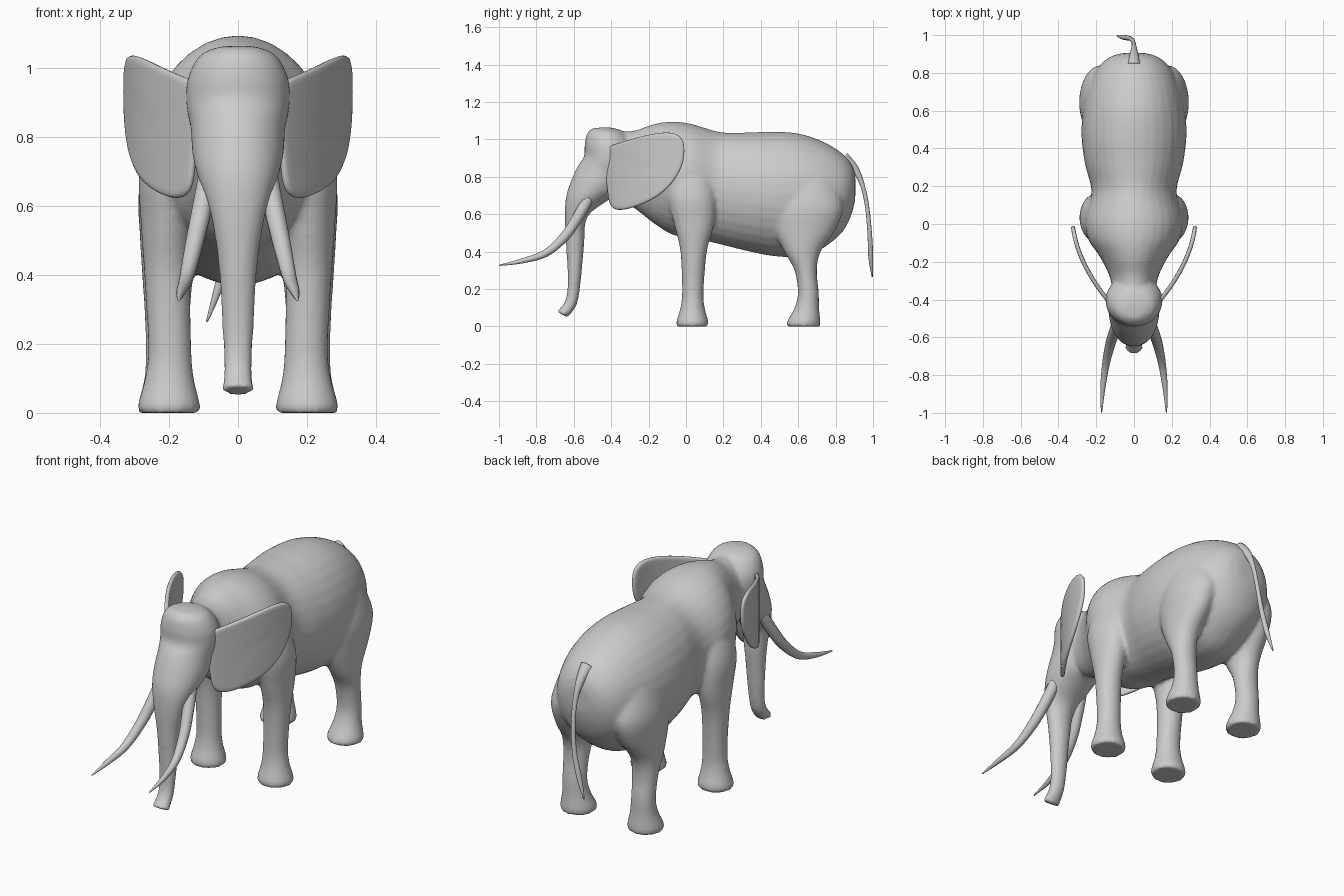
import bpy, bmesh, math
from mathutils import Vector

if "Cube" in bpy.data.objects:
    bpy.data.objects.remove(bpy.data.objects["Cube"])


def spline(rows, steps=5):
    """Catmull-Rom interpolation of parameter rows."""
    out = []
    for i in range(len(rows) - 1):
        p = [rows[max(0, min(len(rows) - 1, i + k))] for k in (-1, 0, 1, 2)]
        for s in range(steps):
            t = s / steps
            out.append([0.5 * (2 * b + (c - a) * t + (2 * a - 5 * b + 4 * c - d) * t * t
                               + (3 * b - a - 3 * c + d) * t ** 3) for a, b, c, d in zip(*p)])
    return out + [list(rows[-1])]


def loft(bm, rows, side=1, n=32):
    """Elliptical rings: edge points (y,z) and (y,z), centre x, half width."""
    rings = []
    for ya, za, yb, zb, cx, hw in spline(rows):
        c = Vector((side * cx, (ya + yb) / 2, (za + zb) / 2))
        u = Vector((0, (ya - yb) / 2, (za - zb) / 2))
        rings.append([bm.verts.new(c + u * math.cos(a) + Vector((hw * math.sin(a), 0, 0)))
                      for a in (2 * math.pi * k / n for k in range(n))])
    faces = [bm.faces.new(rings[0]), bm.faces.new(rings[-1][::-1])]
    for r, q in zip(rings, rings[1:]):
        for k in range(n):
            faces.append(bm.faces.new((r[k], q[k], q[(k + 1) % n], r[(k + 1) % n])))
    bmesh.ops.recalc_face_normals(bm, faces=faces)


def finish(bm, name):
    me = bpy.data.meshes.new(name)
    bm.to_mesh(me)
    bm.free()
    me.shade_smooth()
    ob = bpy.data.objects.new(name, me)
    bpy.context.collection.objects.link(ob)
    return ob


def tube(name, pts):
    """Tapered round sweep through (x, y, z, radius) points."""
    bm = bmesh.new()
    path = spline(pts)
    rings = []
    for i, p in enumerate(path):
        d = Vector(path[min(i + 1, len(path) - 1)][:3]) - Vector(path[max(i - 1, 0)][:3])
        d.normalize()
        u = d.cross(Vector((1, 0, 0))).normalized()
        v = d.cross(u)
        rings.append([bm.verts.new(Vector(p[:3]) + p[3] * (u * math.cos(a) + v * math.sin(a)))
                      for a in (2 * math.pi * k / 14 for k in range(14))])
    for r, q in zip(rings, rings[1:]):
        for k in range(14):
            bm.faces.new((r[k], q[k], q[(k + 1) % 14], r[(k + 1) % 14]))
    bm.faces.new(rings[0])
    bm.faces.new(rings[-1][::-1])
    bmesh.ops.recalc_face_normals(bm, faces=bm.faces)
    return finish(bm, name)


# torso from neck to rump
torso = [(-.44, 1.0, -.44, .76, 0, .09), (-.36, 1.04, -.38, .69, 0, .11),
         (-.27, 1.048, -.28, .635, 0, .13), (-.18, 1.08, -.17, .55, 0, .18),
         (-.08, 1.095, -.07, .49, 0, .245), (.03, 1.083, .03, .475, 0, .26),
         (.18, 1.04, .16, .445, 0, .225), (.32, 1.037, .32, .405, 0, .26),
         (.46, 1.042, .48, .375, 0, .278), (.6, 1.032, .64, .375, 0, .268),
         (.73, .99, .75, .43, 0, .235), (.83, .93, .84, .51, 0, .185),
         (.885, .87, .885, .6, 0, .125), (.905, .81, .905, .68, 0, .06)]
# head and trunk, from crown to trunk tip
head = [(-.50, 1.06, -.42, 1.066, 0, .05), (-.53, 1.03, -.34, 1.045, 0, .11),
        (-.542, .97, -.28, .97, 0, .146), (-.545, .91, -.27, .88, 0, .15),
        (-.577, .86, -.29, .80, 0, .138), (-.61, .79, -.36, .71, 0, .132),
        (-.64, .70, -.44, .66, 0, .115), (-.648, .6, -.53, .58, 0, .083),
        (-.642, .45, -.545, .43, 0, .058), (-.632, .25, -.565, .22, 0, .045),
        (-.645, .14, -.585, .115, 0, .041), (-.69, .08, -.633, .048, 0, .047)]
# legs: (y min, y max, z, centre x, half width)
front_leg = [(-.05, .116, 0, .2, .087), (-.052, .12, .025, .2, .09), (-.03, .1, .1, .199, .071),
             (-.021, .094, .19, .198, .063), (-.03, .112, .4, .205, .067),
             (-.065, .15, .55, .205, .077), (-.1, .16, .7, .193, .093), (-.09, .13, .86, .15, .09)]
hind_leg = [(.54, .716, 0, .2, .087), (.54, .718, .025, .2, .09), (.58, .712, .1, .202, .07),
            (.598, .71, .18, .205, .063), (.58, .7, .3, .205, .067), (.525, .72, .4, .203, .075),
            (.47, .8, .52, .19, .095), (.45, .84, .65, .175, .112), (.47, .78, .82, .14, .1)]

bm = bmesh.new()
loft(bm, torso)
loft(bm, head)
for side in (1, -1):
    for leg in (front_leg, hind_leg):
        loft(bm, [(a, z, b, z, cx, hw) for a, b, z, cx, hw in leg], side)
body = finish(bm, "body")
m = body.modifiers.new("blend", 'REMESH')
m.mode = 'VOXEL'
m.voxel_size = 0.011
m.use_smooth_shade = True
m = body.modifiers.new("soften", 'SMOOTH')
m.factor = 0.5
m.iterations = 6

# ears: outline in side view, curved outwards towards the back
outline = [(-.41, .965), (-.3, 1.0), (-.18, 1.03), (-.08, 1.037), (-.025, 1.01), (-.008, .95),
           (-.02, .86), (-.075, .765), (-.16, .69), (-.27, .64), (-.36, .622), (-.405, .65),
           (-.42, .74), (-.43, .86)]


def ear_x(y):
    return .325 - .1 * (-y) - .9 * y * y


edge = spline(outline + outline[:1], 3)[:-1]
cy = sum(p[0] for p in edge) / len(edge)
cz = sum(p[1] for p in edge) / len(edge)
for side, label in ((1, "left"), (-1, "right")):
    bm = bmesh.new()
    rings = []
    for s in (1, .9, .7, .45, .2):
        pts = [(cy + (y - cy) * s, cz + (z - cz) * s) for y, z in edge]
        rings.append([bm.verts.new((side * ear_x(y), y, z)) for y, z in pts])
    n = len(edge)
    for r, q in zip(rings, rings[1:]):
        for k in range(n):
            bm.faces.new((r[k], q[k], q[(k + 1) % n], r[(k + 1) % n]))
    bm.faces.new(rings[-1])
    bmesh.ops.recalc_face_normals(bm, faces=bm.faces)
    ear = finish(bm, label + "_ear")
    m = ear.modifiers.new("thickness", 'SOLIDIFY')
    m.thickness = 0.022
    m.offset = 0
    m = ear.modifiers.new("round", 'SUBSURF')
    m.levels = m.render_levels = 1

    # tusks
    tube(label + "_tusk", [(side * x, y, z, r) for x, y, z, r in (
        (.085, -.52, .69, .03), (.105, -.575, .59, .029), (.128, -.645, .485, .026),
        (.15, -.75, .392, .02), (.166, -.88, .35, .013), (.172, -.998, .327, .003))])

# tail
tube("tail", [(0, .84, .9, .035), (0, .9, .845, .022), (0, .94, .765, .013), (-.005, .967, .65, .011),
              (-.022, .982, .5, .012), (-.055, .988, .37, .013), (-.09, .996, .265, .003)])
